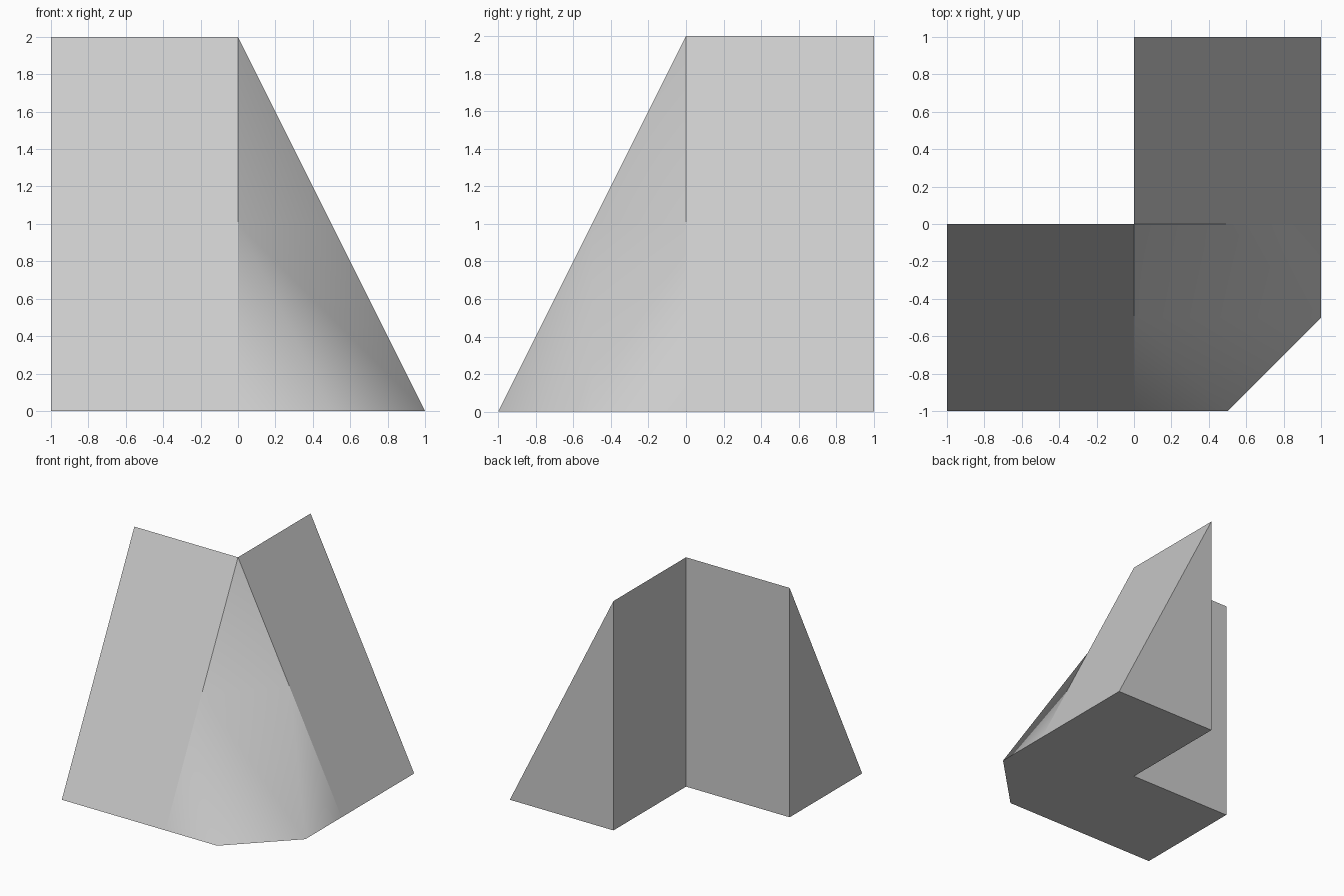
import bpy, bmesh

if "Cube" in bpy.data.objects:
    bpy.data.objects.remove(bpy.data.objects["Cube"])

bm = bmesh.new()
cache = {}


def vert(p):
    key = tuple(p)
    if key not in cache:
        cache[key] = bm.verts.new(key)
    return cache[key]


def face(points, smooth=False):
    f = bm.faces.new([vert(p) for p in points])
    f.smooth = smooth


def swap(p):
    # reflection across the diagonal plane of the L shape
    return (0 - p[1], 0 - p[0], p[2])


def face_pair(points, smooth=False):
    face(points, smooth)
    face([swap(p) for p in points], smooth)


# key points of the left arm and the corner
apex, mid, foot = (0, 0, 2), (0, -0.5, 1), (0, -1, 0)
end_top, end_mid, end_foot = (-1, 0, 2), (-1, -0.5, 1), (-1, -1, 0)
end_back, inner, chamfer = (-1, 0, 0), (0, 0, 0), (0.5, -1, 0)

# two sloped arms: slope, end and back wall
face_pair([end_top, end_mid, mid, apex])
face_pair([end_mid, end_foot, foot, mid])
face_pair([end_top, end_back, end_foot, end_mid])
face_pair([apex, inner, end_back, end_top])

# corner: steep top facet flaring to a chamfered foot, shaded smooth
face([apex, mid, swap(mid)], True)
face_pair([mid, foot, chamfer], True)
face([mid, chamfer, swap(chamfer), swap(mid)], True)

# flat underside
half = [end_back, end_foot, foot, chamfer]
face(half + [swap(p) for p in reversed(half)] + [inner])

bmesh.ops.recalc_face_normals(bm, faces=bm.faces)
mesh = bpy.data.meshes.new("corner_slope")
bm.to_mesh(mesh)
bm.free()
bpy.context.collection.objects.link(bpy.data.objects.new("corner_slope", mesh))
